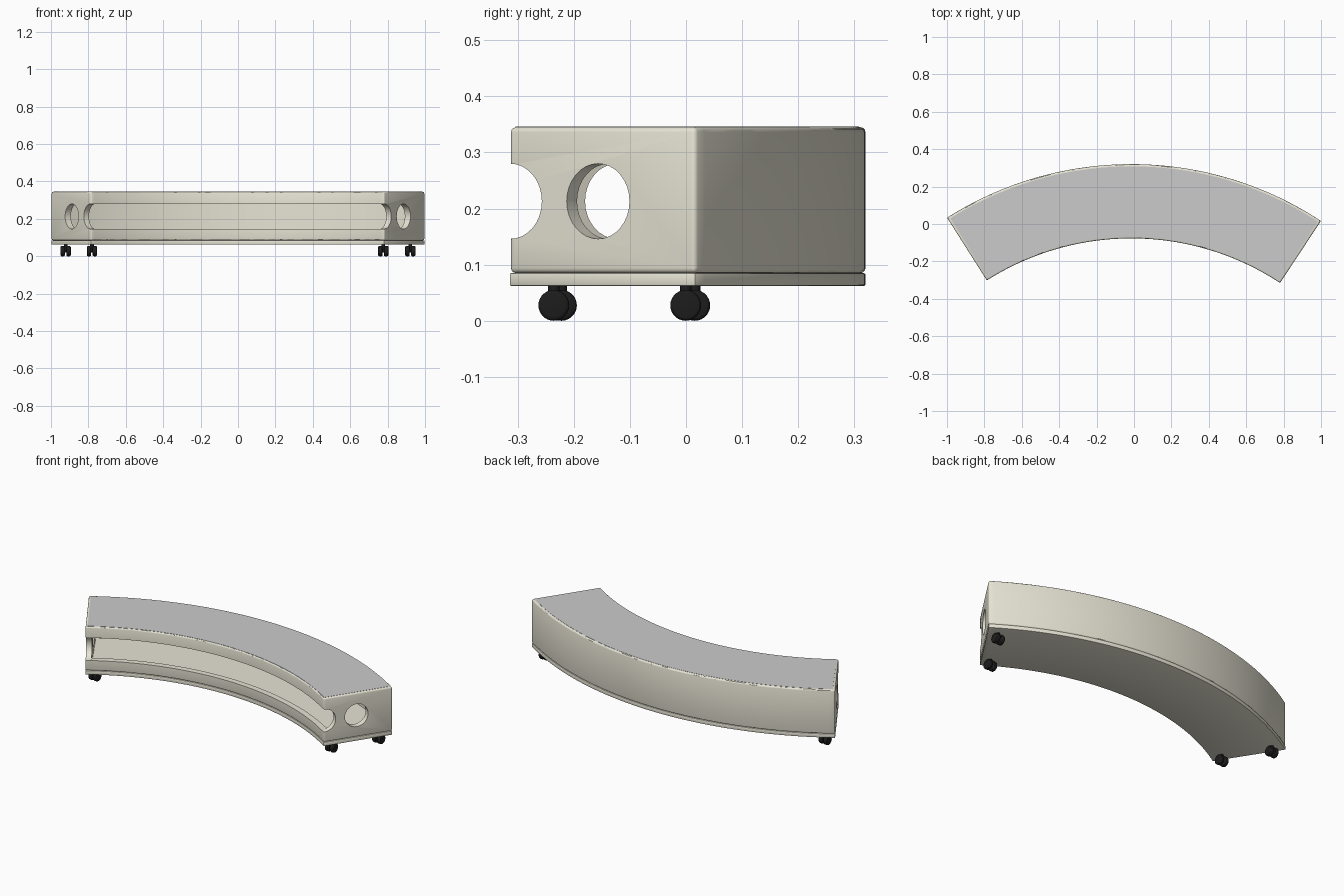
import bpy, bmesh
from math import sin, cos, radians, pi
from mathutils import Vector, Matrix

if "Cube" in bpy.data.objects:
    bpy.data.objects.remove(bpy.data.objects["Cube"])

CX, CY = -0.0135, -1.52            # centre of the bench arc
R0, R1 = 1.443, 1.84               # inner and outer radius
A0, A1 = radians(-32.4), radians(33.4)
WALL = 0.035
DA = WALL / 1.64                   # end wall as an angle
HOLE_R, HOLE_Z = 0.067, 0.213


def mat(name, col):
    m = bpy.data.materials.new(name)
    m.diffuse_color = col
    m.use_nodes = True
    m.node_tree.nodes["Principled BSDF"].inputs["Base Color"].default_value = m.diffuse_color
    return m


cream = mat("cream", (0.80, 0.78, 0.66, 1))
black = mat("black", (0.012, 0.012, 0.012, 1))


def at(r, a, z):
    return Vector((CX + r * sin(a), CY + r * cos(a), z))


def make(name, bm, material=None):
    bmesh.ops.recalc_face_normals(bm, faces=bm.faces)
    me = bpy.data.meshes.new(name)
    bm.to_mesh(me)
    bm.free()
    ob = bpy.data.objects.new(name, me)
    bpy.context.collection.objects.link(ob)
    if material:
        me.materials.append(material)
    return ob


def arc_block(name, r0, r1, z0, z1, a0, a1, material=None, n=64):
    """Rectangular section swept along the arc."""
    bm = bmesh.new()
    rings = []
    for i in range(n + 1):
        a = a0 + (a1 - a0) * i / n
        rings.append([bm.verts.new(at(r, a, z))
                      for r, z in ((r0, z0), (r1, z0), (r1, z1), (r0, z1))])
    for p, q in zip(rings, rings[1:]):
        for k in range(4):
            bm.faces.new((p[k], p[(k + 1) % 4], q[(k + 1) % 4], q[k]))
    bm.faces.new(rings[0])
    bm.faces.new(rings[-1])
    return make(name, bm, material)


def bevel(ob, width, segments=3):
    m = ob.modifiers.new("bevel", 'BEVEL')
    m.width, m.segments = width, segments
    m.limit_method, m.angle_limit = 'ANGLE', radians(50)


def finish(ob):
    """Bake modifiers, then smooth with sharp edges kept."""
    bpy.ops.object.select_all(action='DESELECT')
    ob.select_set(True)
    bpy.context.view_layer.objects.active = ob
    bpy.ops.object.convert(target='MESH')
    bpy.ops.object.shade_smooth_by_angle(angle=radians(30))


# hollow body
body = arc_block("bench_body", R0, R1, 0.085, 0.345, A0, A1, cream)
bevel(body, 0.009)

# cutters: inner space, front slot, two round openings at each end
cutters = [
    arc_block("cavity_cutter", R0 + WALL, R1 - WALL, 0.11, 0.315, A0 + DA, A1 - DA),
    arc_block("slot_cutter", R0 - 0.1, R0 + WALL + 0.01, HOLE_Z - HOLE_R,
              HOLE_Z + HOLE_R, A0 + DA * 0.98, A1 - DA * 0.98),
]
for a in (A0, A1):
    for r in (R0 + 0.003, 1.633):
        bm = bmesh.new()
        bmesh.ops.create_cone(bm, cap_ends=True, segments=32, radius1=HOLE_R,
                              radius2=HOLE_R, depth=0.1,
                              matrix=Matrix.Translation(at(r, a, HOLE_Z))
                              @ Matrix.Rotation(-a, 4, 'Z')
                              @ Matrix.Rotation(pi / 2, 4, 'Y'))
        cutters.append(make("end_hole_cutter", bm))
for c in cutters:
    c.hide_render = True
    m = body.modifiers.new("cut", 'BOOLEAN')
    m.operation, m.solver, m.object = 'DIFFERENCE', 'EXACT', c
finish(body)
for c in cutters:
    bpy.data.objects.remove(c)

# base plate under the body
base = arc_block("base_plate", R0, R1, 0.062, 0.085, A0, A1, cream)
bevel(base, 0.003, 2)
finish(base)

# grey top panel
top = arc_block("top_panel", R0 + 0.007, R1 - 0.012, 0.335, 0.346,
                A0 + 0.007, A1 - 0.007)
finish(top)

# twin-wheel casters
WR = 0.0275
for a, side in ((A0 + radians(1.8), "left"), (A1 - radians(1.8), "right")):
    for r, row in ((1.508, "front"), (1.784, "back")):
        bm = bmesh.new()
        p = at(r, a, WR)
        for s in (-1, 1):
            bmesh.ops.create_cone(bm, cap_ends=True, segments=28, radius1=WR,
                                  radius2=WR, depth=0.024,
                                  matrix=Matrix.Translation(p + Vector((s * 0.0155, 0, 0)))
                                  @ Matrix.Rotation(pi / 2, 4, 'Y'))
        wheels = make(f"caster_wheels_{side}_{row}", bm, black)
        bevel(wheels, 0.007)
        finish(wheels)
        bm = bmesh.new()
        bmesh.ops.create_cone(bm, cap_ends=True, segments=20, radius1=0.010,
                              radius2=0.010, depth=0.04,
                              matrix=Matrix.Translation(p + Vector((0, 0, 0.017))))
        bmesh.ops.create_cone(bm, cap_ends=True, segments=16, radius1=0.007,
                              radius2=0.007, depth=0.02,
                              matrix=Matrix.Translation(p) @ Matrix.Rotation(pi / 2, 4, 'Y'))
        finish(make(f"caster_stem_{side}_{row}", bm, black))
